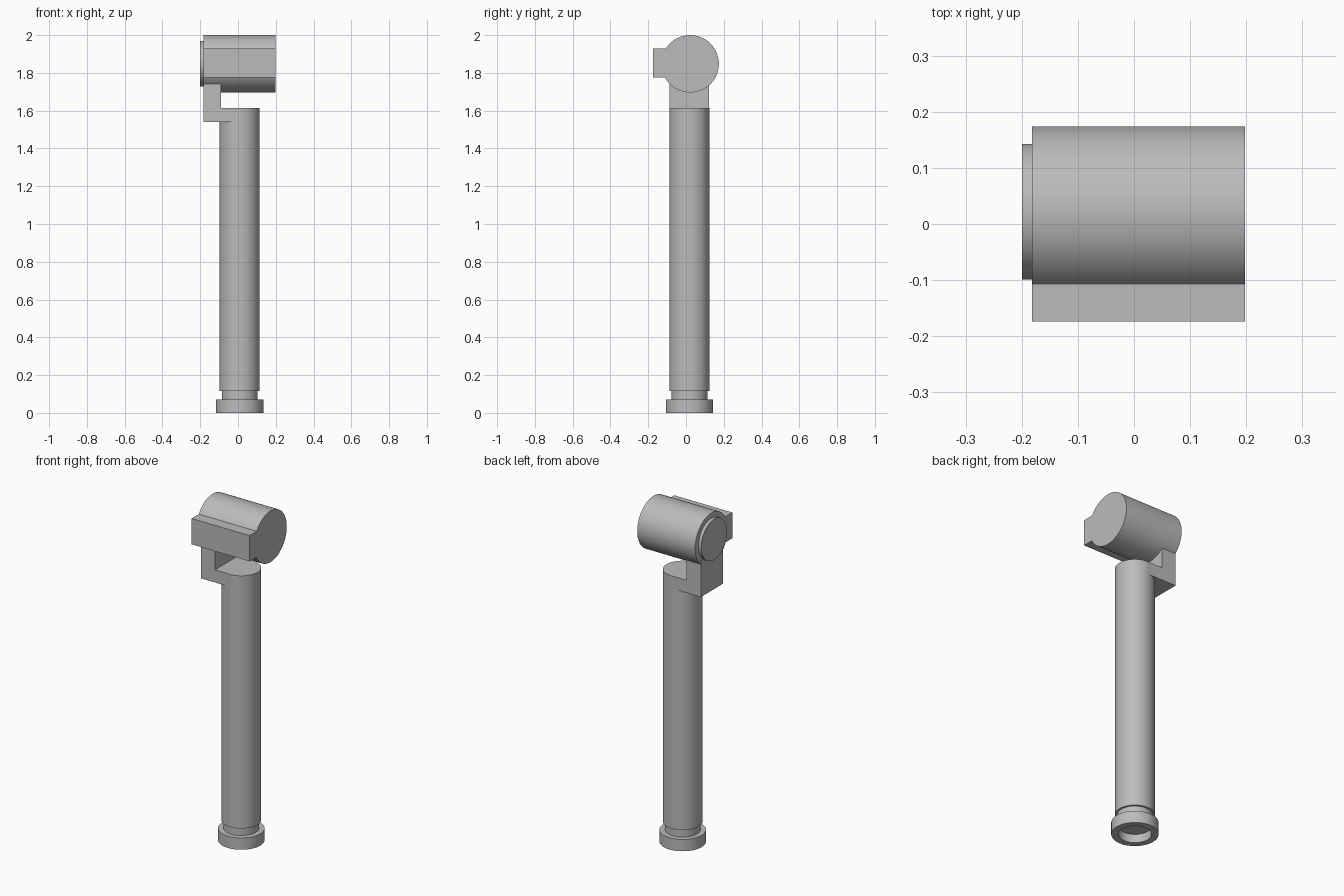
import bpy, bmesh, math
from mathutils import Matrix

cube = bpy.data.objects.get("Cube")
if cube:
    bpy.data.objects.remove(cube, do_unlink=True)

# single plain grey
grey = bpy.data.materials.new("plain grey")
grey.use_nodes = True
colour = (0.5, 0.5, 0.5, 1)
grey.diffuse_color = colour
grey.node_tree.nodes["Principled BSDF"].inputs["Base Color"].default_value = colour


def finish(name, bm, smooth=False):
    bmesh.ops.recalc_face_normals(bm, faces=bm.faces)
    mesh = bpy.data.meshes.new(name)
    bm.to_mesh(mesh)
    bm.free()
    mesh.materials.append(grey)
    obj = bpy.data.objects.new(name, mesh)
    bpy.context.collection.objects.link(obj)
    if smooth:
        bpy.ops.object.select_all(action='DESELECT')
        obj.select_set(True)
        bpy.context.view_layer.objects.active = obj
        bpy.ops.object.shade_smooth_by_angle(angle=math.radians(30))
    return obj


def lathe(name, profile, matrix, sides=72):
    """Closed solid of revolution; profile is (radius, height), capped at both ends."""
    bm = bmesh.new()
    rings = []
    for r, h in profile:
        rings.append([bm.verts.new((r * math.cos(2 * math.pi * i / sides),
                                    r * math.sin(2 * math.pi * i / sides), h))
                      for i in range(sides)])
    for a, b in zip(rings, rings[1:]):
        for i in range(sides):
            j = (i + 1) % sides
            bm.faces.new((a[i], a[j], b[j], b[i]))
    bm.faces.new(rings[0])
    bm.faces.new(rings[-1])
    bm.transform(matrix)
    return finish(name, bm, True)


def extrude_y(name, outline, y0, y1):
    """Prism from an x-z outline."""
    bm = bmesh.new()
    face = bm.faces.new([bm.verts.new((x, y0, z)) for x, z in outline])
    new = bmesh.ops.extrude_face_region(bm, geom=[face])["geom"]
    bmesh.ops.translate(bm, vec=(0, y1 - y0, 0),
                        verts=[v for v in new if isinstance(v, bmesh.types.BMVert)])
    return finish(name, bm)


# pole with neck and hollow-bottomed foot
lathe("pole_and_foot",
      [(0.088, 0.05), (0.088, 0), (0.125, 0), (0.125, 0.07), (0.095, 0.07),
       (0.095, 0.117), (0.106, 0.117), (0.106, 1.615)],
      Matrix.Translation((0.009, 0.018, 0)))

# horizontal drum with a stepped end cap
lathe("drum_head",
      [(0.121, -0.2), (0.121, -0.182), (0.152, -0.182), (0.152, 0.198)],
      Matrix.Translation((0, 0.022, 1.848)) @ Matrix.Rotation(math.pi / 2, 4, 'Y'))

# rectangular block along the front of the drum
extrude_y("front_block",
          [(-0.182, 1.775), (0.198, 1.775), (0.198, 1.928), (-0.182, 1.928)],
          -0.174, 0)

# L-shaped bracket joining pole and drum
extrude_y("bracket",
          [(-0.183, 1.54), (0, 1.54), (0, 1.615), (-0.09, 1.615),
           (-0.09, 1.76), (-0.183, 1.76)],
          -0.087, 0.123)
